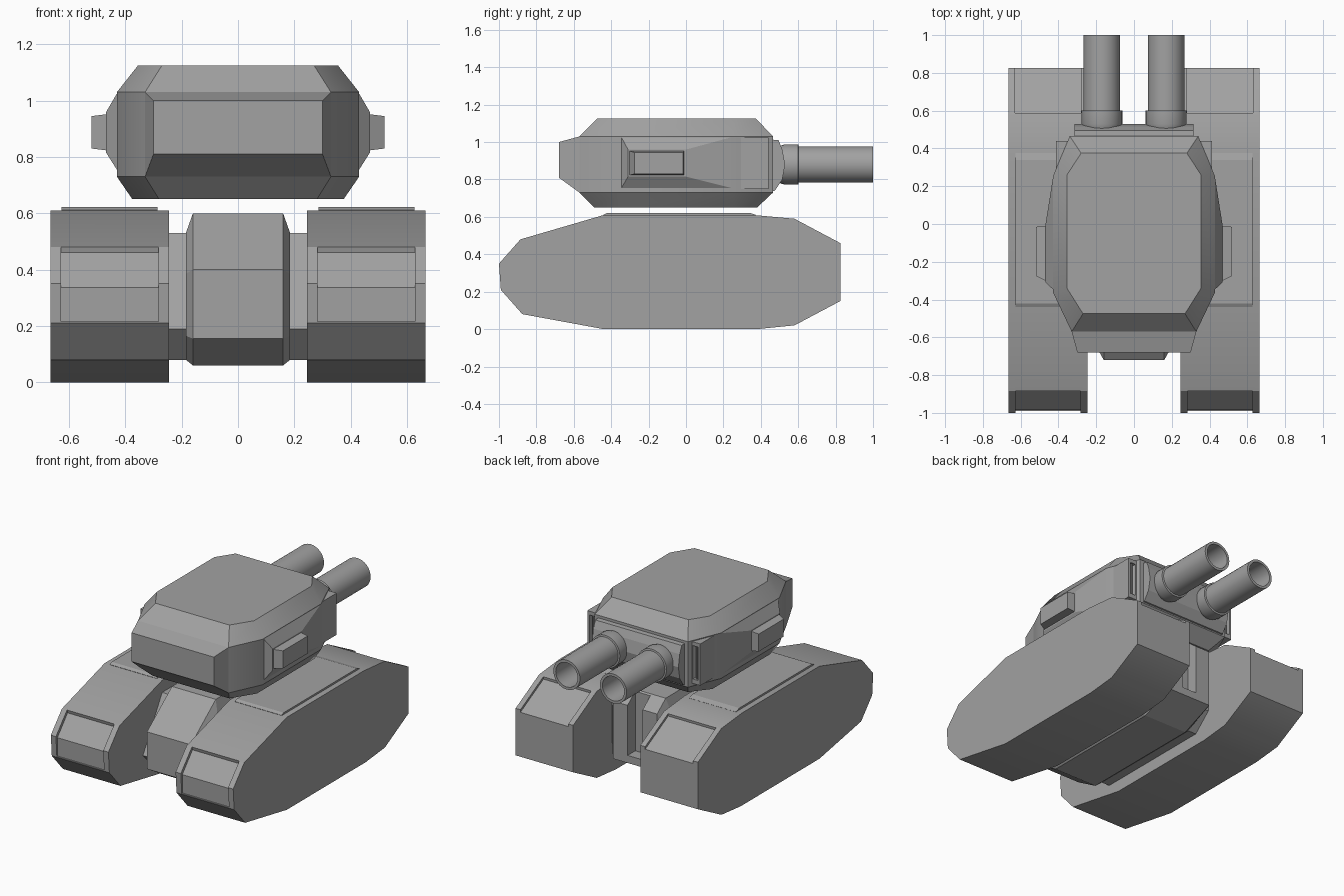
import bpy, bmesh, math

if "Cube" in bpy.data.objects:
    bpy.data.objects.remove(bpy.data.objects["Cube"])

grey = bpy.data.materials.new("dark_grey")
grey.diffuse_color = (.36, .36, .36, 1)
grey.use_nodes = True
grey.node_tree.nodes["Principled BSDF"].inputs["Base Color"].default_value = grey.diffuse_color


def loft(name, rings):
    """Closed solid skinned through rings of equal length."""
    bm = bmesh.new()
    vs = [[bm.verts.new(p) for p in r] for r in rings]
    n = len(rings[0])
    for a, b in zip(vs, vs[1:]):
        for i in range(n):
            j = (i + 1) % n
            bm.faces.new((a[i], a[j], b[j], b[i]))
    bm.faces.new(vs[0])
    bm.faces.new(vs[-1])
    bmesh.ops.recalc_face_normals(bm, faces=bm.faces[:])
    me = bpy.data.meshes.new(name)
    bm.to_mesh(me)
    bm.free()
    me.materials.append(grey)
    ob = bpy.data.objects.new(name, me)
    bpy.context.collection.objects.link(ob)
    return ob


def prism(name, prof, x0, x1):
    return loft(name, [[(x, y, z) for y, z in prof] for x in (x0, x1)])


def box(name, x0, x1, y0, y1, z0, z1):
    return prism(name, [(y0, z0), (y1, z0), (y1, z1), (y0, z1)], x0, x1)


def cut(ob, cutter):
    m = ob.modifiers.new("cut", 'BOOLEAN')
    m.operation = 'DIFFERENCE'
    m.solver = 'EXACT'
    m.object = cutter
    cutter.hide_render = True
    bpy.context.view_layer.objects.active = ob
    bpy.ops.object.modifier_apply(modifier=m.name)
    bpy.data.objects.remove(cutter)


def smooth(ob, degrees):
    bpy.ops.object.select_all(action='DESELECT')
    ob.select_set(True)
    bpy.context.view_layer.objects.active = ob
    bpy.ops.object.shade_smooth_by_angle(angle=math.radians(degrees))


TRACK = [(-1, .35), (-.99, .21), (-.875, .08), (-.44, 0), (.38, 0), (.58, .02), (.825, .15),
         (.825, .46), (.58, .59), (.36, .61), (-.44, .61), (-.885, .48)]
FRONT_CUT = [(-.888, .5), (-.878, .46), (-.984, .337), (-.982, .215), (-1.06, .215), (-1.06, .5)]
REAR_CUT = [(.59, .62), (.585, .57), (.86, .424), (.92, .424), (.92, .62)]

for s, side in ((-1, "left"), (1, "right")):
    # Track pods with inset end panels and raised top panel
    pod = prism("track_pod_" + side, TRACK, s * .245, s * .665)
    cut(pod, prism("cutter", FRONT_CUT, s * .283, s * .628))
    cut(pod, prism("cutter", REAR_CUT, s * .28, s * .63))
    smooth(pod, 30)
    prism("track_top_panel_" + side,
          [(-.435, .59), (.36, .59), (.375, .61), (.34, .622), (-.42, .622), (-.44, .612)],
          s * .285, s * .627)

    # Turret cheek bulge and outer pad
    def rect(x, y0, y1, z0, z1):
        return [(s * x, y0, z0), (s * x, y1, z0), (s * x, y1, z1), (s * x, y0, z1)]
    loft("cheek_bulge_" + side, [rect(.40, -.355, .26, .75, 1.03), rect(.43, -.345, .24, .755, 1.025),
                                 rect(.468, -.31, -.0, .815, .96)])
    loft("cheek_pad_" + side, [rect(.44, -.315, -.01, .82, .955), rect(.52, -.275, -.015, .83, .945)])

    # Rear vent boxes with slats
    vent = box("vent_box_" + side, s * .30, s * .412, .2, .44, .75, 1.025)
    cut(vent, box("cutter", s * .357, s * .397, .385, .5, .78, 1.0))
    box("vent_slat_" + side, s * .373, s * .382, .37, .43, .77, 1.01)

    # Hollow gun barrel with collar
    lathe = [(.49, .095), (.512, .103), (.53, .108), (.6, .108), (.602, .097), (1, .097), (1, .08), (.7, .08)]
    rings = [[(s * .17 + r * math.cos(k * math.pi / 16), y, .88 + r * math.sin(k * math.pi / 16))
              for k in range(32)] for y, r in lathe]
    smooth(loft("gun_barrel_" + side, rings), 35)

# Central hull with chamfered sides and slotted rear
inner = [(-.72, .155), (-.72, .4), (-.46, .6), (.44, .6), (.53, .53), (.53, .15), (.3, .06), (-.56, .06)]
outer = [(-.675, .165), (-.675, .385), (-.48, .53), (.43, .53), (.5, .48), (.5, .17), (.29, .08), (-.55, .08)]
hull = loft("hull_core", [[(x, y, z) for y, z in p] for x, p in
                          ((-.185, outer), (-.16, inner), (.16, inner), (.185, outer))])
cut(hull, box("cutter", -.055, .055, .45, .7, .2, .8))
prism("hull_sides", [(-.64, .19), (-.44, .53), (.42, .53), (.42, .19), (.3, .08), (-.53, .08)], -.25, .25)


# Turret shell
def octagon(z, w, yf, xf, ysf, ysb, xb, yb):
    half = [(xf, yf), (w, ysf), (w, ysb), (xb, yb)]
    return [(x, y, z) for x, y in half] + [(-x, y, z) for x, y in reversed(half)]


mid = (.43, -.57, .33, -.36, .25, .34, .465)
shell = loft("turret_shell", [octagon(.65, .375, -.49, .28, -.34, .26, .28, .38), octagon(.73, *mid),
                              octagon(1.03, *mid), octagon(1.125, .355, -.475, .27, -.34, .26, .28, .375)])
smooth(shell, 30)

# Turret nose
loft("turret_nose", [[(-a, y, b), (a, y, b), (a, y, c), (-a, y, c)] for a, y, b, c in
                     ((.33, -.56, .73, 1.03), (.33, -.57, .73, 1.03), (.30, -.68, .81, 1.0))])

# Gun mantlet
prism("gun_mantlet", [(.44, .735), (.475, .74), (.515, .80), (.53, .88), (.515, .96), (.495, 1.01), (.44, 1.015)],
      -.315, .315)
